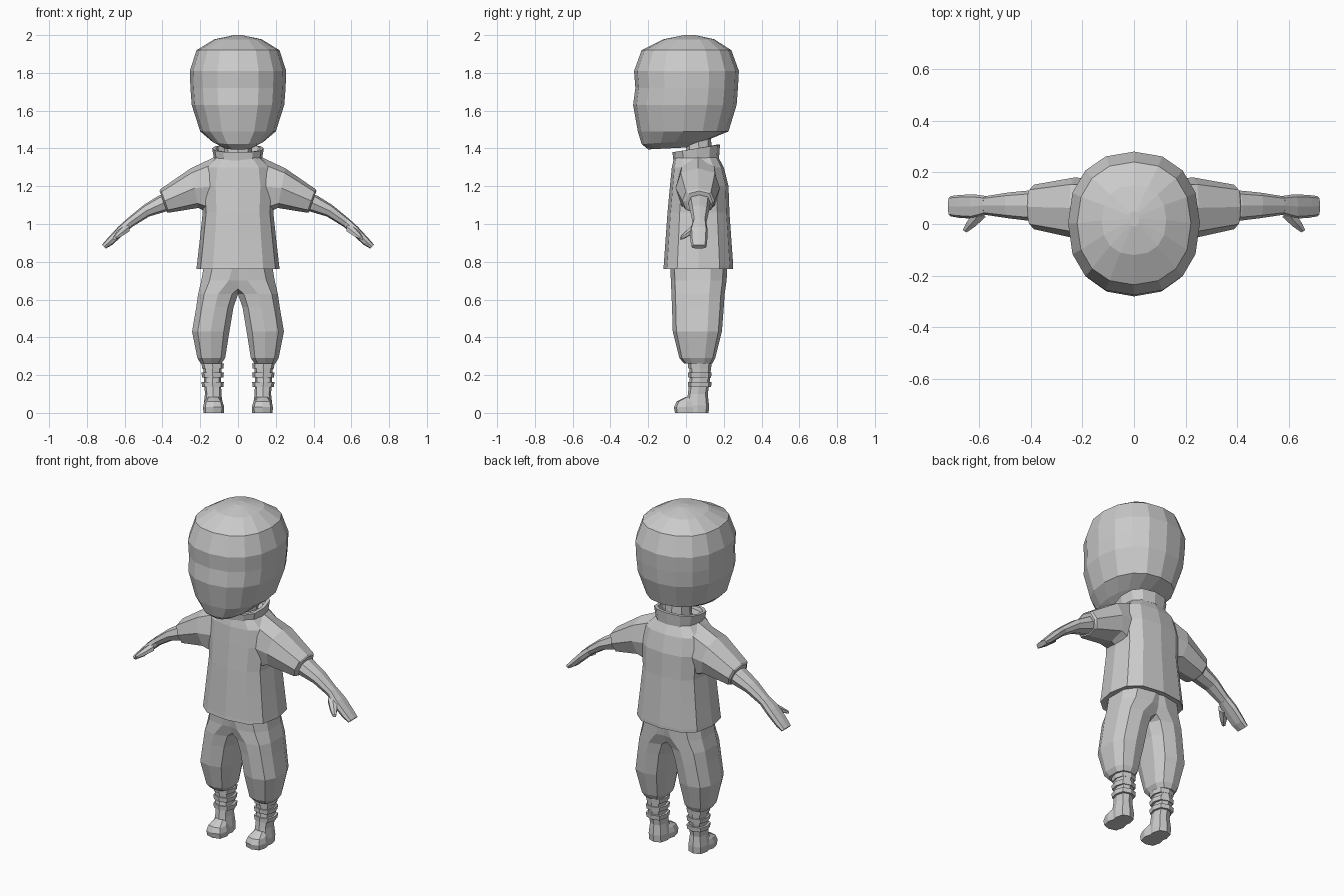
import bpy, bmesh, math
from mathutils import Vector

if "Cube" in bpy.data.objects:
    bpy.data.objects.remove(bpy.data.objects["Cube"])

grey = bpy.data.materials.new("plain grey")
grey.use_nodes = True
COLOUR = (0.6, 0.6, 0.6, 1)
grey.diffuse_color = COLOUR
grey.node_tree.nodes["Principled BSDF"].inputs["Base Color"].default_value = COLOUR


def loft(name, rings, sides=12, power=0.9, mirror=False):
    """Skin a row of rounded sections, each given as (centre, half axis, half axis)."""
    bm = bmesh.new()
    loops = []
    for centre, u, v in rings:
        loop = []
        for i in range(sides):
            a = 2 * math.pi * i / sides
            s, c = [math.copysign(abs(t) ** power, t) if abs(t) > 1e-6 else 0
                    for t in (math.sin(a), math.cos(a))]
            loop.append(bm.verts.new(centre + u * s + v * c))
        loops.append(loop)
    for low, high in zip(loops, loops[1:]):
        for i in range(sides):
            j = (i + 1) % sides
            bm.faces.new((low[i], low[j], high[j], high[i]))
    bm.faces.new(loops[0])
    bm.faces.new(loops[-1])
    bmesh.ops.recalc_face_normals(bm, faces=bm.faces)
    mesh = bpy.data.meshes.new(name)
    bm.to_mesh(mesh)
    bm.free()
    mesh.materials.append(grey)
    ob = bpy.data.objects.new(name, mesh)
    bpy.context.collection.objects.link(ob)
    if mirror:
        ob.modifiers.new("mirror", "MIRROR").use_clip = False
    return ob


def level(z, x0, x1, y0, y1, tilt=0):
    """Horizontal section; tilt raises the back and lowers the front."""
    return (Vector(((x0 + x1) / 2, (y0 + y1) / 2, z)),
            Vector(((x1 - x0) / 2, 0, 0)), Vector((0, (y1 - y0) / 2, tilt)))


def limb(top, bottom, y0, y1):
    """Section across the arm, from its top edge to its bottom edge."""
    t, b = Vector((top[0], 0, top[1])), Vector((bottom[0], 0, bottom[1]))
    return ((t + b) / 2 + Vector((0, (y0 + y1) / 2, 0)),
            (t - b) / 2, Vector((0, (y1 - y0) / 2, 0)))


def body(z, half, y0, y1, tilt=0):
    return level(z, -half, half, y0, y1, tilt)


# Head and neck
loft("head", [body(1.40, .07, -.20, .0, .005), body(1.435, .135, -.235, .12, .012),
              body(1.49, .20, -.255, .225), body(1.63, .245, -.28, .268),
              body(1.72, .252, -.268, .275), body(1.81, .255, -.275, .28),
              body(1.92, .22, -.235, .24), body(1.978, .125, -.12, .15),
              body(2.0, .02, -.01, .05)], 16, .88)
loft("neck", [body(1.34, .075, -.0, .14), body(1.49, .07, -.0, .13)], 8)

# Jacket with a tilted stand-up collar
loft("jacket", [body(.765, .205, -.11, .24), body(.762, .22, -.12, .25),
                body(.78, .218, -.118, .25), body(.92, .202, -.108, .24),
                body(1.06, .187, -.098, .23), body(1.2, .195, -.085, .225),
                body(1.30, .18, -.075, .20), body(1.365, .11, -.06, .165)], 12, .72)
loft("collar", [body(1.335, .125, -.065, .175, .015), body(1.40, .137, -.072, .18, .02),
                body(1.40, .118, -.055, .162, .02), body(1.36, .105, -.04, .15, .015)], 12, .8)

# Sleeves, forearms and mitten hands
loft("sleeves", [limb((.08, 1.375), (.10, 1.03), -.04, .17),
                 limb((.25, 1.295), (.21, 1.085), -.055, .18),
                 limb((.41, 1.185), (.365, 1.06), -.02, .152),
                 limb((.415, 1.175), (.375, 1.06), -.0, .14)], 8, .75, True)
loft("forearms", [limb((.36, 1.17), (.34, 1.08), .015, .13),
                  limb((.42, 1.15), (.385, 1.065), .012, .13),
                  limb((.50, 1.10), (.47, 1.04), .022, .122),
                  limb((.585, 1.03), (.56, .985), .035, .108)], 8, .8, True)
loft("hands", [limb((.585, 1.03), (.56, .985), .035, .108),
               limb((.635, .985), (.605, .945), .02, .115),
               limb((.69, .925), (.665, .89), .024, .112),
               limb((.72, .89), (.70, .87), .03, .108)], 8, .65, True)
thumb = [(.595, .04, .975, .024), (.63, .0, .945, .018), (.655, -.028, .925, .009)]
loft("thumbs", [(Vector((x, y, z)), Vector((r, r * .6, 0)), Vector((0, 0, r)))
                for x, y, z, r in thumb], 6, .9, True)

# Baggy trousers; the two legs overlap at the hips
loft("trousers", [level(.262, .085, .20, -.01, .14), level(.29, .065, .218, -.035, .155),
                  level(.43, .042, .247, -.07, .19), level(.56, .02, .225, -.074, .20),
                  level(.63, -.005, .215, -.077, .205), level(.70, -.10, .20, -.08, .215),
                  level(.79, -.14, .185, -.085, .22)], 10, .75, True)

# Boots: shaft, toe and straps
loft("boot_shafts", [level(0, .08, .18, .0, .12), level(.04, .08, .182, .0, .122),
                     level(.10, .088, .175, .01, .115), level(.18, .09, .18, .02, .128),
                     level(.28, .085, .188, .015, .135)], 8, .75, True)
loft("boot_toes", [level(0, .075, .183, -.058, .06), level(.03, .073, .185, -.064, .06),
                   level(.06, .082, .178, -.05, .06), level(.085, .10, .16, -.0, .06)],
     8, .7, True)
for name, z in (("lower_straps", .15), ("middle_straps", .20), ("upper_straps", .248)):
    loft(name, [level(z - .013, .077, .19, .012, .133),
                level(z + .013, .075, .193, .011, .135)], 8, .75, True)
